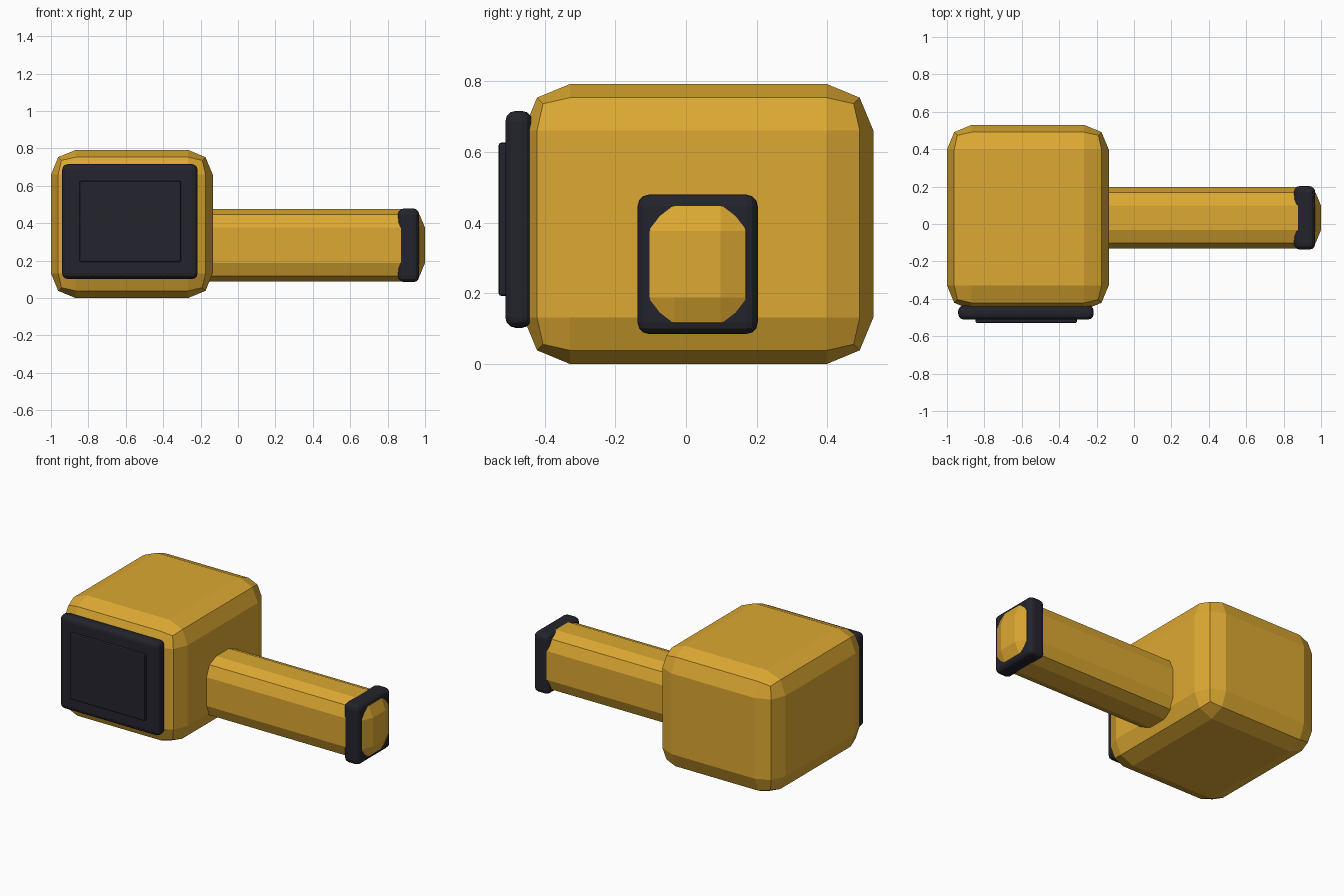
import bpy, bmesh
from mathutils import Vector

if "Cube" in bpy.data.objects:
    bpy.data.objects.remove(bpy.data.objects["Cube"])


def material(name, rgb):
    m = bpy.data.materials.new(name)
    m.diffuse_color = (*rgb, 1)
    m.use_nodes = True
    m.node_tree.nodes["Principled BSDF"].inputs["Base Color"].default_value = m.diffuse_color
    return m


YELLOW = material("golden yellow", (0.72, 0.395, 0.032))
DARK = material("dark charcoal", (0.017, 0.017, 0.026))


def rounded_box(name, lo, hi, radius, segments, mat):
    """Box between two corners with every edge rounded."""
    lo, hi = Vector(lo), Vector(hi)
    bm = bmesh.new()
    bmesh.ops.create_cube(bm, size=1)
    for v in bm.verts:
        v.co = Vector(v.co[i] * (hi[i] - lo[i]) + (hi[i] + lo[i]) / 2 for i in range(3))
    bmesh.ops.bevel(bm, geom=bm.edges[:], offset=radius, offset_type='OFFSET',
                    segments=segments, profile=0.5, affect='EDGES', clamp_overlap=True)
    bmesh.ops.recalc_face_normals(bm, faces=bm.faces)
    mesh = bpy.data.meshes.new(name)
    bm.to_mesh(mesh)
    bm.free()
    mesh.materials.append(mat)
    ob = bpy.data.objects.new(name, mesh)
    bpy.context.collection.objects.link(ob)
    return ob


# Chunky faceted block and the handle that grows out of its right side
rounded_box("head_block", (-1, -0.46, 0), (-0.135, 0.53, 0.792), 0.132, 2, YELLOW)
rounded_box("handle", (-0.40, -0.132, 0.088), (1, 0.198, 0.476), 0.1, 2, YELLOW)

# Dark collar near the handle's end, the tip pokes through it
rounded_box("handle_collar", (0.855, -0.137, 0.085), (0.969, 0.203, 0.479), 0.032, 3, DARK)

# Dark striking plate on the front with a thin raised panel
rounded_box("front_plate", (-0.94, -0.511, 0.102), (-0.216, -0.435, 0.716), 0.03, 3, DARK)
rounded_box("front_panel", (-0.847, -0.53, 0.192), (-0.305, -0.495, 0.627), 0.009, 2, DARK)
